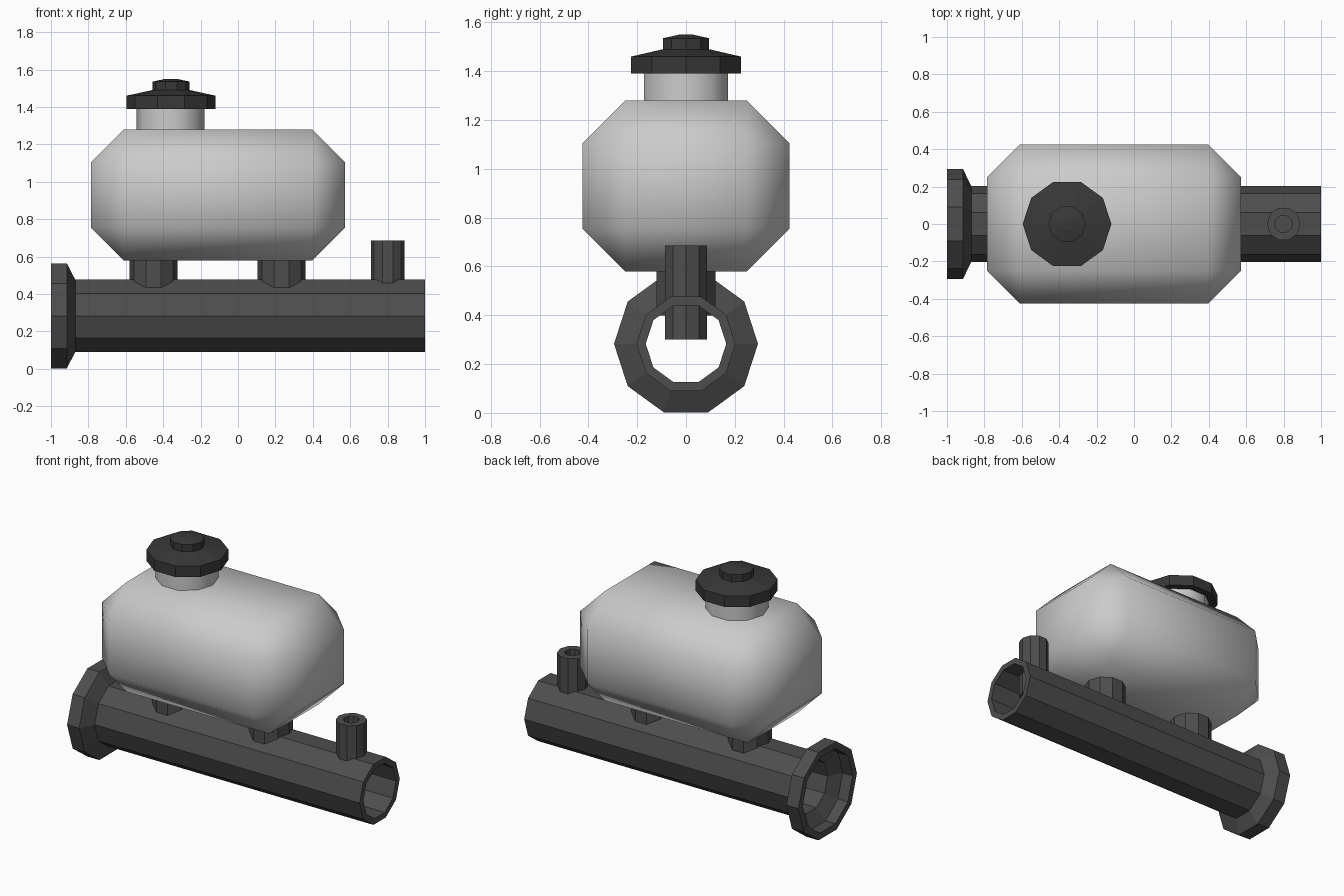
import bpy, bmesh
from math import cos, sin, pi
from mathutils import Matrix

if "Cube" in bpy.data.objects:
    bpy.data.objects.remove(bpy.data.objects["Cube"])


def material(name, v):
    m = bpy.data.materials.new(name)
    m.diffuse_color = (v, v, v, 1)
    m.use_nodes = True
    m.node_tree.nodes["Principled BSDF"].inputs["Base Color"].default_value = m.diffuse_color
    return m


DARK = material("dark_metal", 0.075)
BLACK = material("cap_plastic", 0.04)


def finish(name, bm, mat=None, smooth=False):
    bmesh.ops.recalc_face_normals(bm, faces=bm.faces)
    for f in bm.faces:
        f.smooth = smooth
    me = bpy.data.meshes.new(name)
    bm.to_mesh(me)
    bm.free()
    ob = bpy.data.objects.new(name, me)
    bpy.context.collection.objects.link(ob)
    if mat:
        me.materials.append(mat)
    return ob


def lathe(name, profile, loc, mat=None, axis='Z', loop=False, smooth=False, n=10):
    """Turn (radius, height) points into an n-sided solid; loop joins last ring to first."""
    bm = bmesh.new()
    rings = []
    for r, h in profile:
        ring = []
        for i in range(n):
            a, b = r * cos(2 * pi * i / n), r * sin(2 * pi * i / n)
            ring.append(bm.verts.new((a, b, h) if axis == 'Z' else (h, a, b)))
        rings.append(ring)
    pairs = list(zip(rings, rings[1:]))
    if loop:
        pairs.append((rings[-1], rings[0]))
    else:
        bm.faces.new(rings[0])
        bm.faces.new(rings[-1])
    for p, q in pairs:
        for i in range(n):
            j = (i + 1) % n
            bm.faces.new((p[i], p[j], q[j], q[i]))
    bm.transform(Matrix.Translation(loc))
    return finish(name, bm, mat, smooth)


# Horizontal flanged cylinder, hollow right through
lathe("cylinder_body",
      [(0.295, -1), (0.295, -0.915), (0.203, -0.87), (0.203, 1),
       (0.165, 1), (0.165, -0.885), (0.252, -0.93), (0.252, -1)],
      (0, 0, 0.283), DARK, axis='X', loop=True)

# Upright outlet port with a bore
lathe("outlet_port", [(0.09, 0.30), (0.09, 0.685), (0.047, 0.685), (0.047, 0.30)],
      (0.8, 0, 0), DARK, loop=True)

# Two connectors between cylinder and tank
for side, x in (("left", -0.452), ("right", 0.233)):
    lathe(side + "_connector", [(0.128, 0.40), (0.128, 0.60)], (x, 0, 0), DARK)

# Fluid tank: box with wide single-segment bevels, smooth shaded
bm = bmesh.new()
bmesh.ops.create_cube(bm, size=1)
bm.transform(Matrix.Translation((-0.107, 0, 0.93)) @ Matrix.Diagonal((1.36, 0.85, 0.70, 1)))
bmesh.ops.bevel(bm, geom=bm.edges[:], offset=0.176, segments=1, affect='EDGES', profile=0.5)
finish("fluid_tank", bm, smooth=True)

# Filler neck
neck = lathe("filler_neck", [(0.182, 1.25), (0.182, 1.42)], (-0.36, 0, 0), smooth=True)
for f in neck.data.polygons:
    f.use_smooth = len(f.vertices) == 4

# Filler cap with raised knob and hollow underside
lathe("filler_cap",
      [(0.19, 1.42), (0.19, 1.39), (0.237, 1.39), (0.237, 1.46), (0.10, 1.49),
       (0.10, 1.535), (0.03, 1.55)],
      (-0.358, 0, 0), BLACK)
